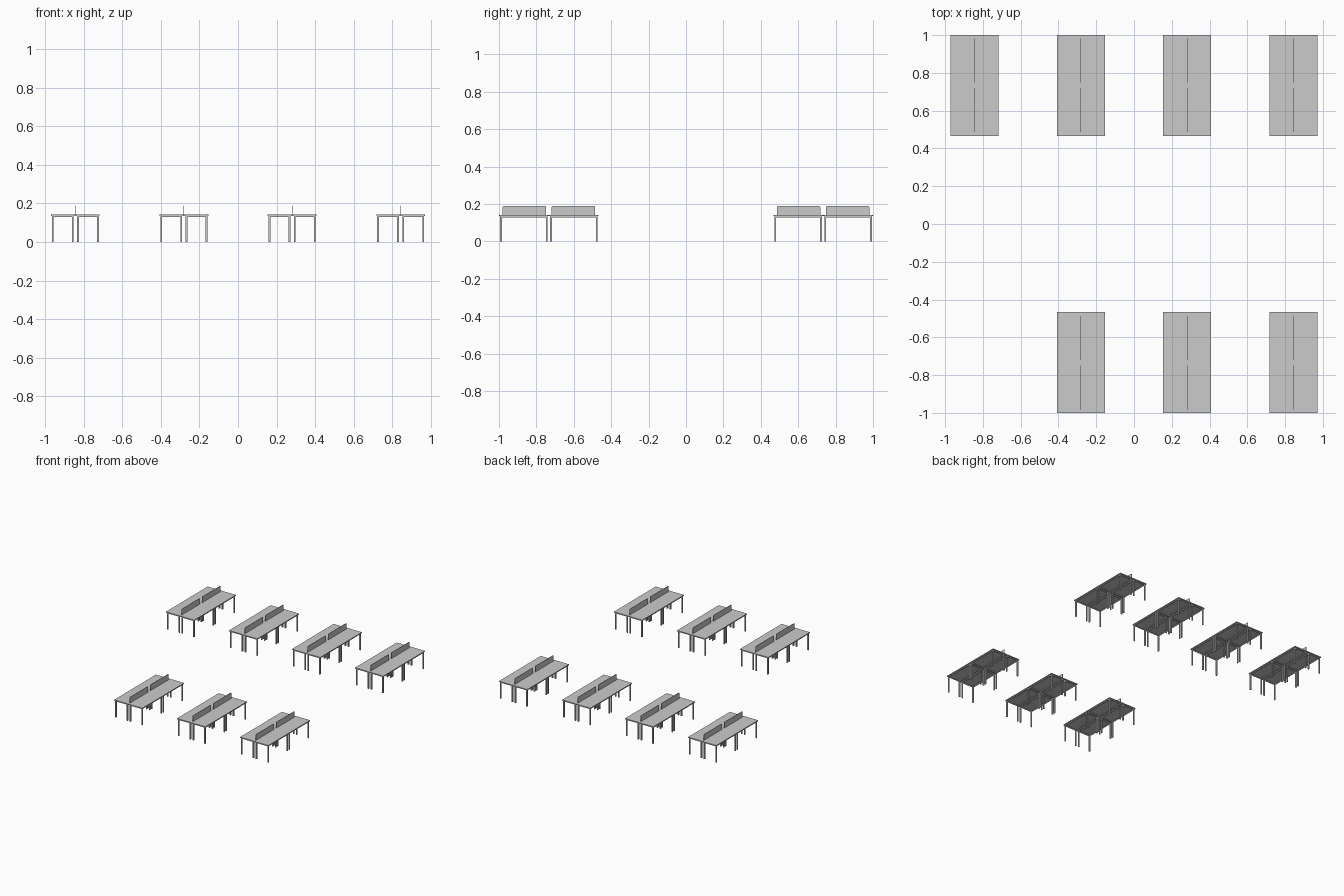
import bpy, bmesh
from mathutils import Matrix, Vector

if "Cube" in bpy.data.objects:
    bpy.data.objects.remove(bpy.data.objects["Cube"])

HALF_X, HALF_Y = 0.1265, 0.2665      # half size of a four-desk cluster
TOP, UNDER = 0.142, 0.135            # tabletop upper and lower height
LEG_X = (0.0135, 0.1175)             # inner and outer leg offsets
LEG_Y = (0.0115, 0.2560)
LEG, RAIL = 0.009, 0.006


def add_box(bm, centre, size):
    m = Matrix.Translation(Vector(centre)) @ Matrix.Diagonal((*size, 1))
    return bmesh.ops.create_cube(bm, size=1, matrix=m)["verts"]


def make_mesh(name, bm):
    me = bpy.data.meshes.new(name)
    bm.to_mesh(me)
    bm.free()
    return me


# Tabletop slab
bm = bmesh.new()
add_box(bm, (0, 0, (TOP + UNDER) / 2), (2 * HALF_X, 2 * HALF_Y, TOP - UNDER))
top_mesh = make_mesh("desk_top", bm)

# Four leg frames: four legs each, joined by rails under the top
bm = bmesh.new()
for sx in (-1, 1):
    for sy in (-1, 1):
        mx, my = sx * sum(LEG_X) / 2, sy * sum(LEG_Y) / 2
        zr = UNDER - RAIL / 2
        for lx in LEG_X:
            for ly in LEG_Y:
                add_box(bm, (sx * lx, sy * ly, UNDER / 2), (LEG, LEG, UNDER))
            add_box(bm, (sx * lx, my, zr), (RAIL, LEG_Y[1] - LEG_Y[0], RAIL))
        for ly in LEG_Y:
            add_box(bm, (mx, sy * ly, zr), (LEG_X[1] - LEG_X[0], RAIL, RAIL))
frame_mesh = make_mesh("leg_frames", bm)

# Two thin divider screens with rounded upper corners
bm = bmesh.new()
for s in (-1, 1):
    add_box(bm, (0, s * 0.131, 0.1655), (0.003, 0.233, 0.048))
corners = [e for e in bm.edges
           if all(v.co.z > 0.18 for v in e.verts)
           and abs(e.verts[0].co.y - e.verts[1].co.y) < 1e-4]
bmesh.ops.bevel(bm, geom=corners, offset=0.008, segments=4, profile=0.5,
                affect='EDGES')
screen_mesh = make_mesh("divider_screens", bm)

# Seven clusters: full back row, front row without the left one
for y in (0.7335, -0.7335):
    for x in (-0.845, -0.281, 0.281, 0.845):
        if x < -0.5 and y < 0:
            continue
        for me in (top_mesh, frame_mesh, screen_mesh):
            ob = bpy.data.objects.new(me.name, me)
            ob.location = (x, y, 0)
            bpy.context.collection.objects.link(ob)
